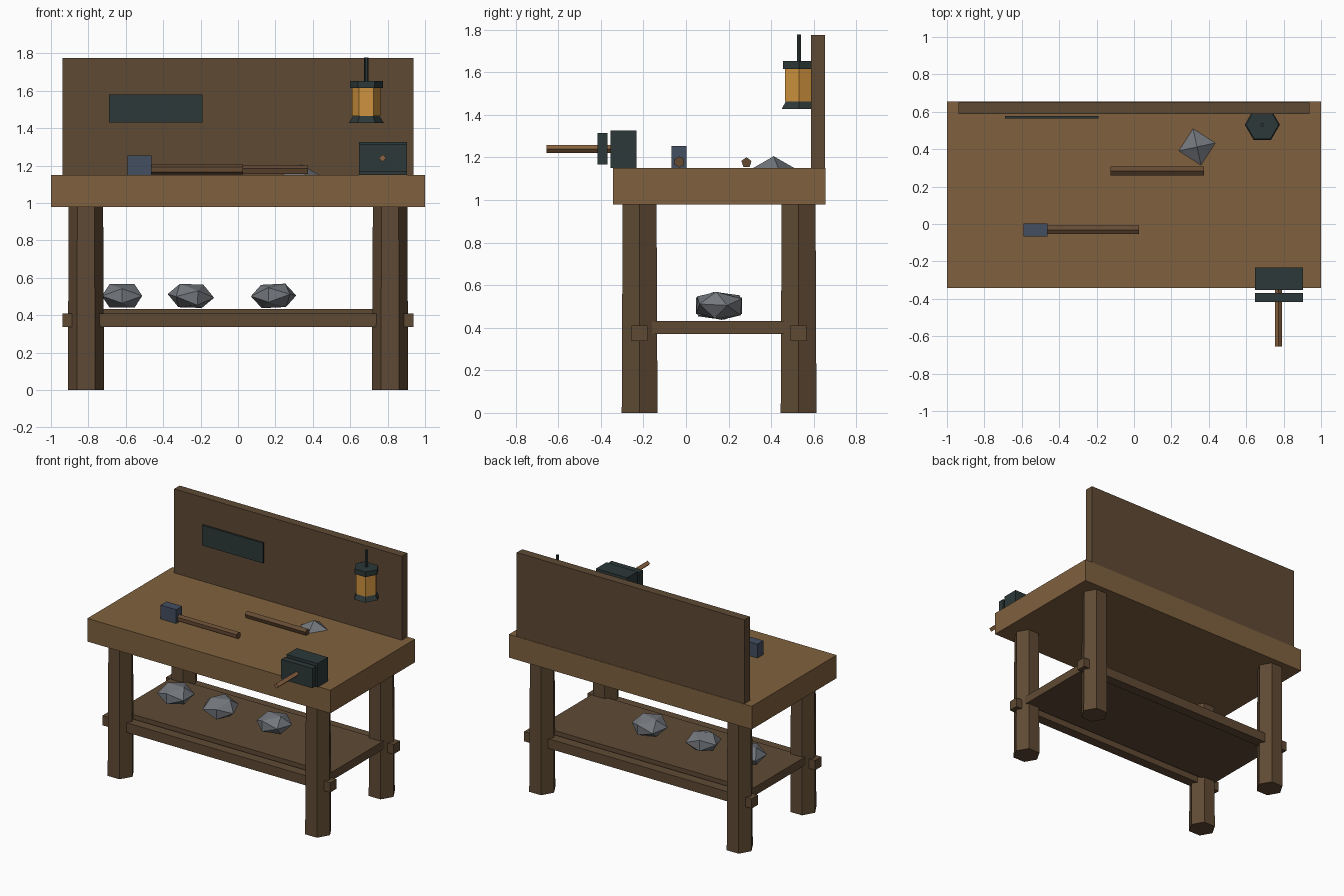
import bpy, bmesh, math
from mathutils import Matrix, Vector, Euler

if "Cube" in bpy.data.objects:
    bpy.data.objects.remove(bpy.data.objects["Cube"])


def material(name, hex_code):
    def lin(c):
        c /= 255
        return c / 12.92 if c < 0.04045 else ((c + 0.055) / 1.055) ** 2.4
    m = bpy.data.materials.new(name)
    m.diffuse_color = [lin(int(hex_code[i:i + 2], 16)) for i in (0, 2, 4)] + [1]
    m.use_nodes = True
    m.node_tree.nodes["Principled BSDF"].inputs["Base Color"].default_value = m.diffuse_color
    return m


TOP = material("top_wood", "80613f")
FRAME = material("frame_wood", "5f4a34")
HANDLE = material("handle_wood", "644a33")
PALE = material("pale_wood", "8c6542")
IRON = material("dark_iron", "2d3838")
STEEL = material("blue_steel", "434e60")
AMBER = material("amber_glass", "cf923e")
STONE = material("grey_stone", "74787e")


def finish(bm, name, mat):
    bmesh.ops.recalc_face_normals(bm, faces=bm.faces)
    me = bpy.data.meshes.new(name)
    bm.to_mesh(me)
    bm.free()
    me.materials.append(mat)
    ob = bpy.data.objects.new(name, me)
    bpy.context.collection.objects.link(ob)
    return ob


def box(name, mat, x0, x1, y0, y1, z0, z1):
    bm = bmesh.new()
    bmesh.ops.create_cube(bm, size=1)
    bmesh.ops.scale(bm, vec=(x1 - x0, y1 - y0, z1 - z0), verts=bm.verts)
    bmesh.ops.translate(bm, vec=((x0 + x1) / 2, (y0 + y1) / 2, (z0 + z1) / 2), verts=bm.verts)
    return finish(bm, name, mat)


def prism(name, mat, start, end, r0, r1, n, turn=0.0):
    """n-sided straight or tapered bar between two points."""
    a, b = Vector(start), Vector(end)
    axis = (b - a).normalized()
    up = Vector((0, 0, 1))
    u = Vector((1, 0, 0)) if abs(axis.z) > 0.9 else up
    v = axis.cross(u)
    bm = bmesh.new()
    rings = []
    for p, r in ((a, r0), (b, r1)):
        angles = [turn + i * math.tau / n for i in range(n)]
        rings.append([bm.verts.new(p + r * (math.cos(t) * u + math.sin(t) * v)) for t in angles])
    bm.faces.new(rings[0])
    bm.faces.new(rings[1])
    for i in range(n):
        j = (i + 1) % n
        bm.faces.new((rings[0][i], rings[0][j], rings[1][j], rings[1][i]))
    return finish(bm, name, mat)


def stone(name, points, size, squash, loc, rot):
    """Squashed convex stone from a set of unit points."""
    bm = bmesh.new()
    for p in points:
        bm.verts.new(Vector(p).normalized() * size)
    bmesh.ops.convex_hull(bm, input=bm.verts)
    bmesh.ops.scale(bm, vec=(1, 1, squash), verts=bm.verts)
    m = Matrix.Translation(loc) @ Euler(rot).to_matrix().to_4x4()
    bmesh.ops.transform(bm, matrix=m, verts=bm.verts)
    return finish(bm, name, STONE)


# Bench top and back board
box("bench_top", TOP, -1, 1, -0.343, 0.655, 0.978, 1.15)
box("back_board", FRAME, -0.937, 0.937, 0.588, 0.652, 1.15, 1.775)
box("wall_plate", IRON, -0.69, -0.19, 0.563, 0.578, 1.43, 1.58)

# Hexagonal legs, long rails with ends poking through, shelf
for side, y in (("front", -0.218), ("back", 0.529)):
    for hand, x in (("left", -0.813), ("right", 0.813)):
        prism(f"{side}_{hand}_leg", FRAME, (x, y, 0), (x, y, 0.98), 0.097, 0.092, 6)
    box(f"{side}_rail", FRAME, -0.937, 0.937, y - 0.037, y + 0.037, 0.338, 0.41)
box("shelf", FRAME, -0.875, 0.875, -0.16, 0.473, 0.37, 0.432)

# Stones on the shelf and the ore lying on the bench
phi = (1 + 5 ** 0.5) / 2
ico = []
for s in (-1, 1):
    for t in (-phi, phi):
        ico += [(s, 0, t), (0, t, s), (t, s, 0)]
for i, (x, rot) in enumerate(((-0.62, (0, 0, 0)), (-0.252, (0.1, 0.03, 0.35)),
                              (0.19, (-0.05, -0.05, -0.25)))):
    stone(f"shelf_stone_{i + 1}", ico, 0.127, 0.58, (x, 0.155, 0.503), rot)
octa = [(1, 0, 0), (-1, 0, 0), (0, 1, 0), (0, -1, 0), (0, 0, 1), (0, 0, -1)]
stone("bench_ore", octa, 0.1, 0.56, (0.337, 0.412, 1.15), (0, 0, 0.214))

# Hammer and loose rod
box("hammer_head", STEEL, -0.59, -0.462, -0.067, 0.003, 1.15, 1.253)
prism("hammer_handle", HANDLE, (-0.5, -0.031, 1.179), (0.027, -0.031, 1.179), 0.026, 0.026, 6)
prism("loose_rod", HANDLE, (-0.126, 0.284, 1.176), (0.373, 0.284, 1.176), 0.025, 0.025, 5)

# Vise
box("vise_back_jaw", IRON, 0.647, 0.903, -0.354, -0.232, 1.15, 1.327)
box("vise_front_jaw", IRON, 0.647, 0.903, -0.416, -0.37, 1.167, 1.314)
prism("vise_handle", PALE, (0.773, -0.655, 1.24), (0.773, -0.3, 1.24), 0.019, 0.019, 4)

# Hanging lantern
lx, ly = 0.686, 0.531
for name, mat, z0, z1, r0, r1, n in (
        ("lantern_base", IRON, 1.428, 1.466, 0.094, 0.07, 6),
        ("lantern_glass", AMBER, 1.464, 1.617, 0.077, 0.077, 6),
        ("lantern_cap", IRON, 1.615, 1.653, 0.088, 0.088, 6),
        ("lantern_hook", IRON, 1.65, 1.777, 0.011, 0.011, 6)):
    prism(name, mat, (lx, ly, z0), (lx, ly, z1), r0, r1, n)
